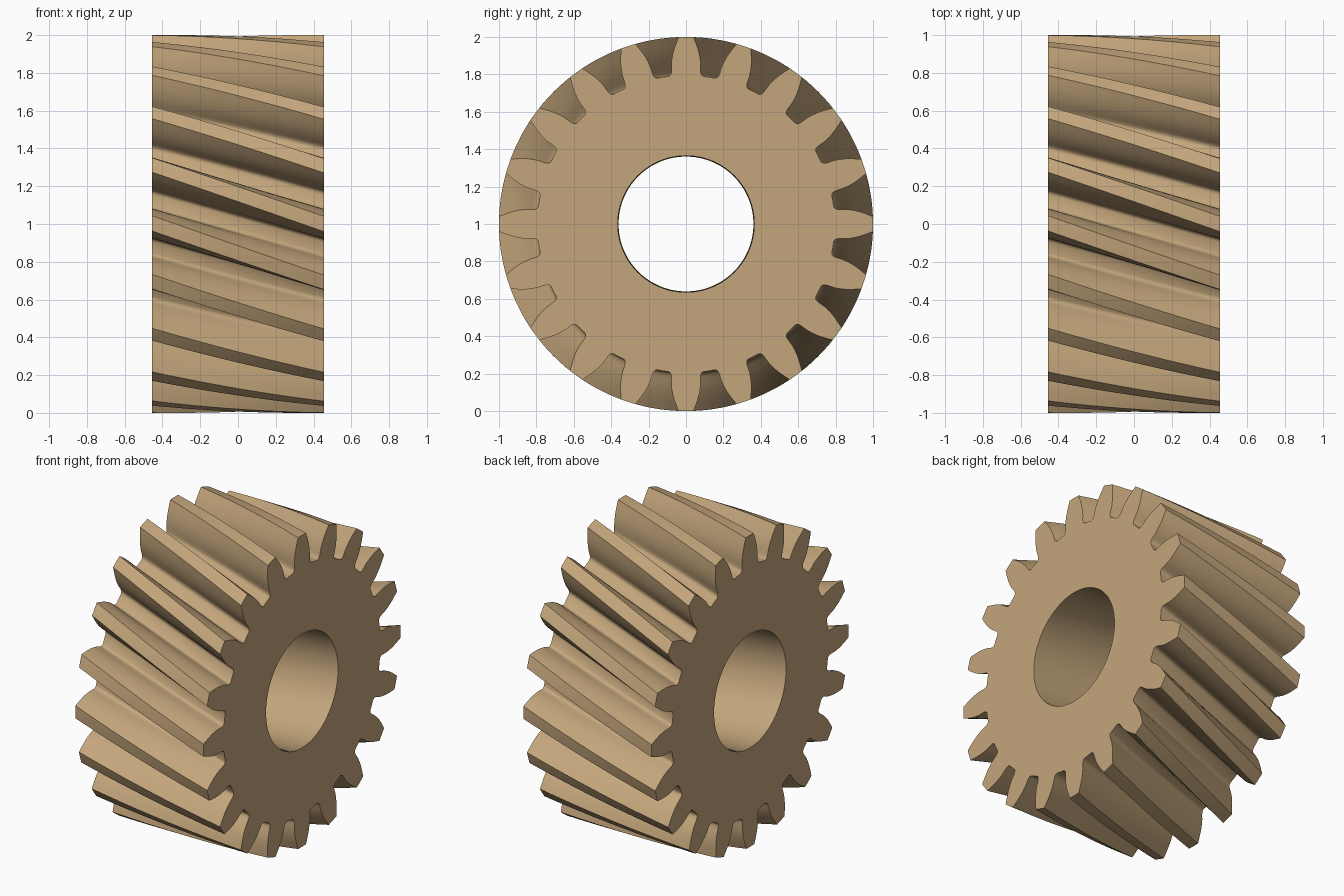
import bpy, bmesh
from math import radians, cos, sin

if "Cube" in bpy.data.objects:
    bpy.data.objects.remove(bpy.data.objects["Cube"])

TEETH = 20
HALF_WIDTH = 0.455
BORE_R = 0.365
TWIST = radians(18.2)      # helix rotation across the full width
STEPS = 14                 # slices along the helix
PITCH = 360 / TEETH

# one tooth flank: (radius, half angle in degrees), root fillet to tip
FLANK = [(0.795, 6.9), (0.798, 6.3), (0.804, 5.85), (0.813, 5.55), (0.83, 5.4),
         (0.86, 5.25), (0.89, 4.85), (0.92, 4.3), (0.95, 3.6), (0.975, 2.95), (1.0, 2.3)]

# full gear outline as (radius, angle), monotonic in angle
tooth = [(0.795, -PITCH / 2)] + [(r, -a) for r, a in FLANK] + [(1.0, 0)] \
    + [(r, a) for r, a in reversed(FLANK)]
outline = [(r, radians(a + i * PITCH)) for i in range(TEETH) for r, a in tooth]
n = len(outline)

bm = bmesh.new()


def ring(x, turn, radius=None):
    """Loop of vertices around the x axis; a fixed radius gives a circle."""
    return [bm.verts.new((x, (radius or r) * cos(a + turn), 1 + (radius or r) * sin(a + turn)))
            for r, a in outline]


def bridge(a, b):
    for i in range(n):
        j = (i + 1) % n
        bm.faces.new((a[i], a[j], b[j], b[i]))


# twisted toothed slices, with the bore loop closing each end
rings = [ring(-HALF_WIDTH, -TWIST, BORE_R)]
for s in range(STEPS + 1):
    t = s / STEPS
    rings.append(ring(HALF_WIDTH * (2 * t - 1), TWIST * (t - 1)))
rings.append(ring(HALF_WIDTH, 0, BORE_R))
for a, b in zip(rings, rings[1:]):
    bridge(a, b)

# bore wall
bridge(rings[-1], rings[0])

bmesh.ops.recalc_face_normals(bm, faces=bm.faces)
mesh = bpy.data.meshes.new("helical_gear")
bm.to_mesh(mesh)
bm.free()

gear = bpy.data.objects.new("helical_gear", mesh)
bpy.context.collection.objects.link(gear)
mat = bpy.data.materials.new("tan")
mat.diffuse_color = (0.55, 0.38, 0.2, 1)
mat.use_nodes = True
mat.node_tree.nodes["Principled BSDF"].inputs["Base Color"].default_value = mat.diffuse_color
mesh.materials.append(mat)

bpy.context.view_layer.objects.active = gear
gear.select_set(True)
bpy.ops.object.shade_smooth_by_angle(angle=radians(35))
